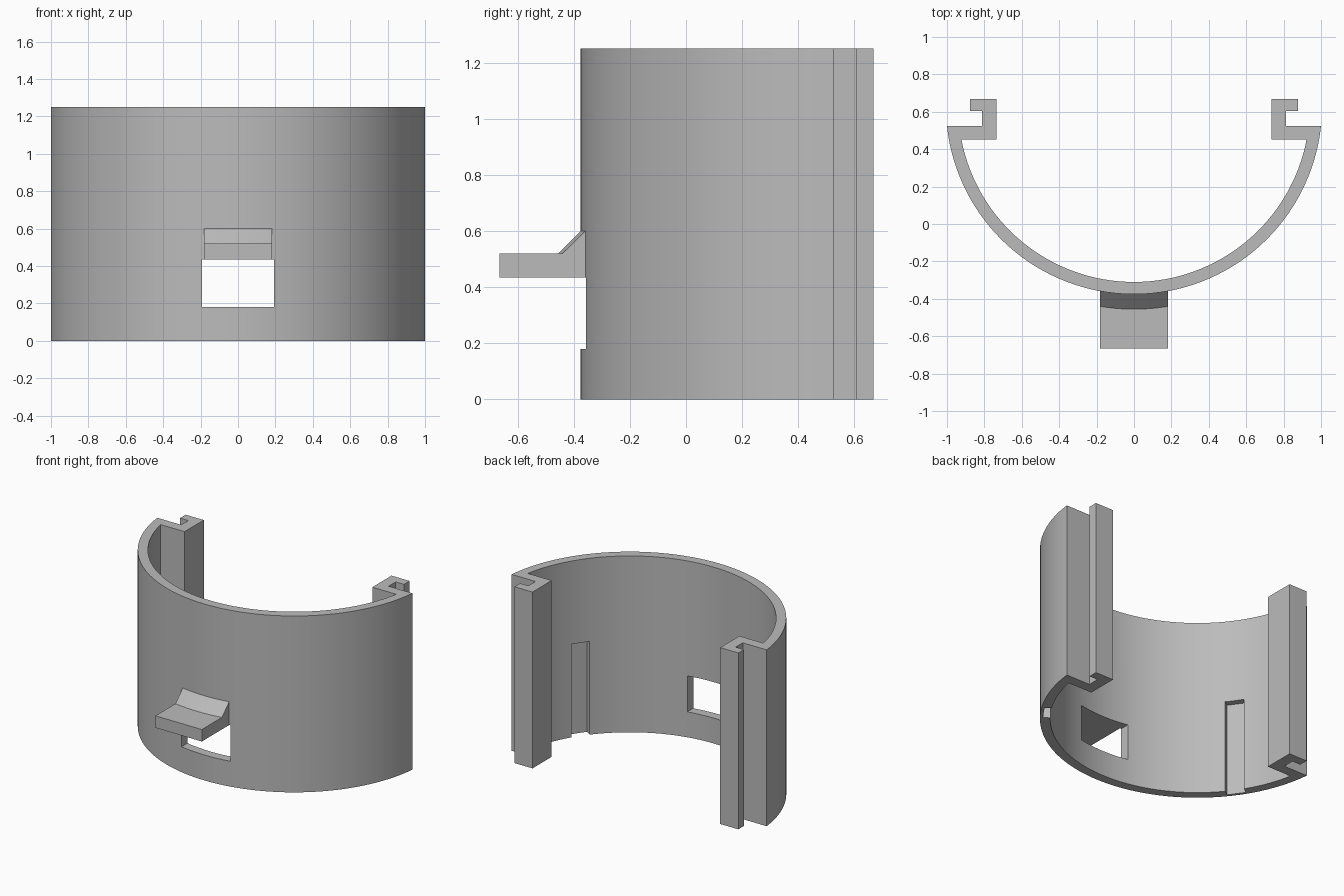
import bpy, bmesh, math
from mathutils import Matrix

cube = bpy.data.objects.get("Cube")
if cube:
    bpy.data.objects.remove(cube, do_unlink=True)

CENTRE_Y, OUTER, INNER, HEIGHT = 0.63, 1.0055, 0.94, 1.25
SEGMENTS = 64

grey = bpy.data.materials.new("plain grey")
grey.use_nodes = True
colour = (0.5, 0.5, 0.5, 1)
grey.diffuse_color = colour
grey.node_tree.nodes["Principled BSDF"].inputs["Base Color"].default_value = colour


def finish(name, bm):
    bmesh.ops.recalc_face_normals(bm, faces=bm.faces)
    mesh = bpy.data.meshes.new(name)
    bm.to_mesh(mesh)
    bm.free()
    mesh.materials.append(grey)
    obj = bpy.data.objects.new(name, mesh)
    bpy.context.collection.objects.link(obj)
    return obj


def arc(radius, y_end):
    """Points of the lower arc, from its right end to its left end."""
    start = math.asin((y_end - CENTRE_Y) / radius)
    sweep = -math.pi - 2 * start
    angles = [start + sweep * i / SEGMENTS for i in range(SEGMENTS + 1)]
    return [(radius * math.cos(a), CENTRE_Y + radius * math.sin(a)) for a in angles]


def box(name, size, matrix):
    bm = bmesh.new()
    bmesh.ops.create_cube(bm, size=1, matrix=matrix @ Matrix.Diagonal((*size, 1)))
    return finish(name, bm)


def cut(target, cutter):
    mod = target.modifiers.new(cutter.name, 'BOOLEAN')
    mod.operation = 'DIFFERENCE'
    mod.solver = 'EXACT'
    mod.object = cutter
    cutter.hide_render = True
    cutter.hide_viewport = True


def smooth(obj):
    bpy.ops.object.select_all(action='DESELECT')
    obj.select_set(True)
    bpy.context.view_layer.objects.active = obj
    bpy.ops.object.shade_smooth_by_angle(angle=math.radians(30))


# Curved wall with a hooked rail at each end
hook = [(0.813, 0.525), (0.813, 0.605), (0.878, 0.605),
        (0.878, 0.668), (0.736, 0.668), (0.736, 0.453)]
left_hook = [(-x, y) for x, y in hook]
profile = arc(OUTER, 0.525) + left_hook + arc(INNER, 0.453)[::-1] + hook[::-1]
bm = bmesh.new()
base = bm.faces.new([bm.verts.new((x, y, 0)) for x, y in profile])
top = bmesh.ops.extrude_face_region(bm, geom=[base])["geom"]
bmesh.ops.translate(bm, vec=(0, 0, HEIGHT),
                    verts=[v for v in top if isinstance(v, bmesh.types.BMVert)])
wall = finish("curved_wall", bm)

# Window through the front of the wall
cut(wall, box("window_cutter", (0.385, 0.4, 0.255),
              Matrix.Translation((0, -0.35, 0.3075))))

# Shallow grooves on the inside, open at the bottom
for side, angle in (("left", -35.3), ("right", 215.3)):
    place = (Matrix.Translation((0, CENTRE_Y, 0))
             @ Matrix.Rotation(math.radians(angle), 4, 'Z')
             @ Matrix.Translation((INNER - 0.005, 0, 0.28)))
    cut(wall, box(side + "_groove_cutter", (0.1, 0.125, 0.76), place))

# Apply the cuts and remove the cutters
bpy.context.view_layer.update()
cut_mesh = bpy.data.meshes.new_from_object(
    wall.evaluated_get(bpy.context.evaluated_depsgraph_get()))
cutters = [m.object for m in wall.modifiers]
wall.modifiers.clear()
wall.data = cut_mesh
for cutter in cutters:
    bpy.data.objects.remove(cutter, do_unlink=True)
smooth(wall)


# Front tab with a sloped, curved brace above it
def front_y(radius, x):
    return CENTRE_Y - math.sqrt(radius ** 2 - x ** 2)


bm = bmesh.new()
rings = []
STEPS = 12
for i in range(STEPS + 1):
    x = -0.182 + 0.364 * i / STEPS
    back = front_y(OUTER - 0.004, x)
    section = [(-0.665, 0.435), (-0.665, 0.52), (front_y(OUTER + 0.08, x), 0.52),
               (front_y(OUTER, x), 0.6), (back, 0.6), (back, 0.435)]
    rings.append([bm.verts.new((x, y, z)) for y, z in section])
for a, b in zip(rings, rings[1:]):
    for j in range(len(a)):
        k = (j + 1) % len(a)
        bm.faces.new((a[j], a[k], b[k], b[j]))
bm.faces.new(rings[0])
bm.faces.new(rings[-1])
smooth(finish("front_tab", bm))
